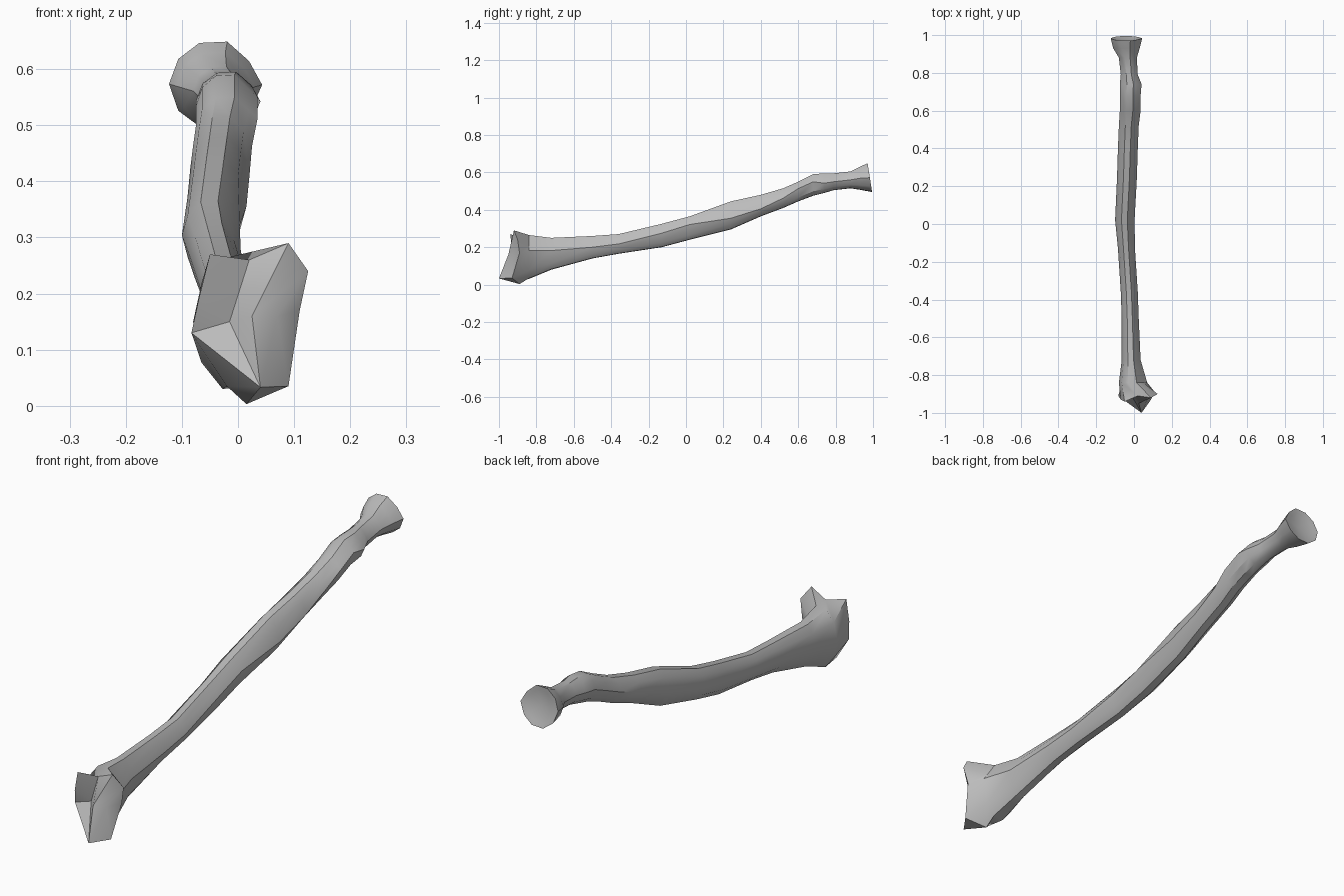
import bpy
import bmesh
from mathutils import Vector

cube = bpy.data.objects.get("Cube")
if cube:
    bpy.data.objects.remove(cube, do_unlink=True)

bone_grey = bpy.data.materials.new("bone grey")
bone_grey.use_nodes = True
colour = (0.5, 0.5, 0.5, 1)
bone_grey.diffuse_color = colour
bone_grey.node_tree.nodes["Principled BSDF"].inputs["Base Color"].default_value = colour

# Cross-section of the shaft, flattened on the ridge side, counter-clockwise
profile = [(1, 0), (.72, .55), (.25, 1), (-.35, .97), (-.8, .6),
           (-1, .02), (-.8, -.6), (-.3, -1), (.3, -.97), (.75, -.6)]

# Shaft stations: y, left x, right x, bottom z, top z, ridge height
stations = [
    (-.84, -.08, .07, .03, .265, .3),
    (-.72, -.065, .035, .08, .25, .2),
    (-.5, -.065, .025, .14, .26, 0),
    (-.36, -.07, .02, .165, .27, 0),
    (-.13, -.085, .005, .2, .325, .2),
    (.02, -.1, .003, .24, .365, .3),
    (.24, -.09, .015, .295, .445, -.2),
    (.4, -.085, .02, .365, .48, -.3),
    (.52, -.08, .025, .41, .515, 0),
    (.6, -.075, .035, .445, .55, .3),
    (.68, -.075, .035, .475, .59, .3),
    (.74, -.075, .04, .49, .595, 0),
    (.79, -.07, .02, .505, .595, 0),
    (.88, -.08, .015, .515, .605, 0),
    (.93, -.11, .03, .507, .63, 0),
]


def section(bm, y, left, right, bottom, top, ridge):
    mid_x, mid_z = (left + right) / 2, (bottom + top) / 2
    half_x, half_z = (right - left) / 2, (top - bottom) / 2
    ring = []
    for i, (u, v) in enumerate(profile):
        v = ridge if i == 0 else v
        ring.append(bm.verts.new((mid_x + u * half_x, y, mid_z + v * half_z)))
    return ring


def bridge(bm, first, second):
    for i in range(len(first)):
        j = (i + 1) % len(first)
        bm.faces.new((first[i], first[j], second[j], second[i]))


bm = bmesh.new()

# Flared wrist end with its irregular rim
wrist = [bm.verts.new(p) for p in [
    (.11, -.89, .17), (.125, -.9, .24), (.09, -.92, .29), (.02, -.91, .26),
    (-.05, -.94, .27), (-.07, -.93, .19), (-.083, -.91, .13),
    (-.02, -.92, .035), (.015, -.89, .003), (.09, -.93, .035)]]
rings = [wrist] + [section(bm, *s) for s in stations]

# Elbow end: disc rim, leaning back at the top
rim = []
for i in range(len(profile)):
    u, v = profile[i]
    rim.append(bm.verts.new((-.04 + u * .083, .983 - v * .012, .572 + v * .077)))
rings.append(rim)
for first, second in zip(rings, rings[1:]):
    bridge(bm, first, second)

# Shallow cup in the disc
centre = Vector((-.04, .965, .572))
cup = [bm.verts.new(centre.lerp(v.co, .78)) for v in rim]
bridge(bm, rim, cup)
hub = bm.verts.new(centre)
for i in range(len(cup)):
    bm.faces.new((cup[i], cup[(i + 1) % len(cup)], hub))

# Wrist joint face: pointed tip, dividing ridge, hollow and side groove
tip = bm.verts.new((.04, -1, .033))
divide = bm.verts.new((.025, -.95, .16))
hollow = bm.verts.new((-.015, -.905, .15))
groove = bm.verts.new((.07, -.93, .16))
fans = [(groove, (9, 0, 1)), (divide, (1, 2, 3)),
        (hollow, (3, 4, 5, 6)), (tip, (6, 7, 8, 9))]
for apex, edge in fans:
    for a, b in zip(edge, edge[1:]):
        bm.faces.new((wrist[a], wrist[b], apex))
for corner, a, b in [(1, groove, divide), (3, divide, hollow),
                     (6, hollow, tip), (9, tip, groove)]:
    bm.faces.new((wrist[corner], a, b))
bm.faces.new((tip, divide, hollow))
bm.faces.new((tip, groove, divide))

bmesh.ops.recalc_face_normals(bm, faces=bm.faces)
mesh = bpy.data.meshes.new("forearm_bone")
bm.to_mesh(mesh)
bm.free()
mesh.materials.append(bone_grey)
bone = bpy.data.objects.new("forearm_bone", mesh)
bpy.context.collection.objects.link(bone)
bpy.context.view_layer.objects.active = bone
bone.select_set(True)
bpy.ops.object.shade_smooth_by_angle(angle=.6)
